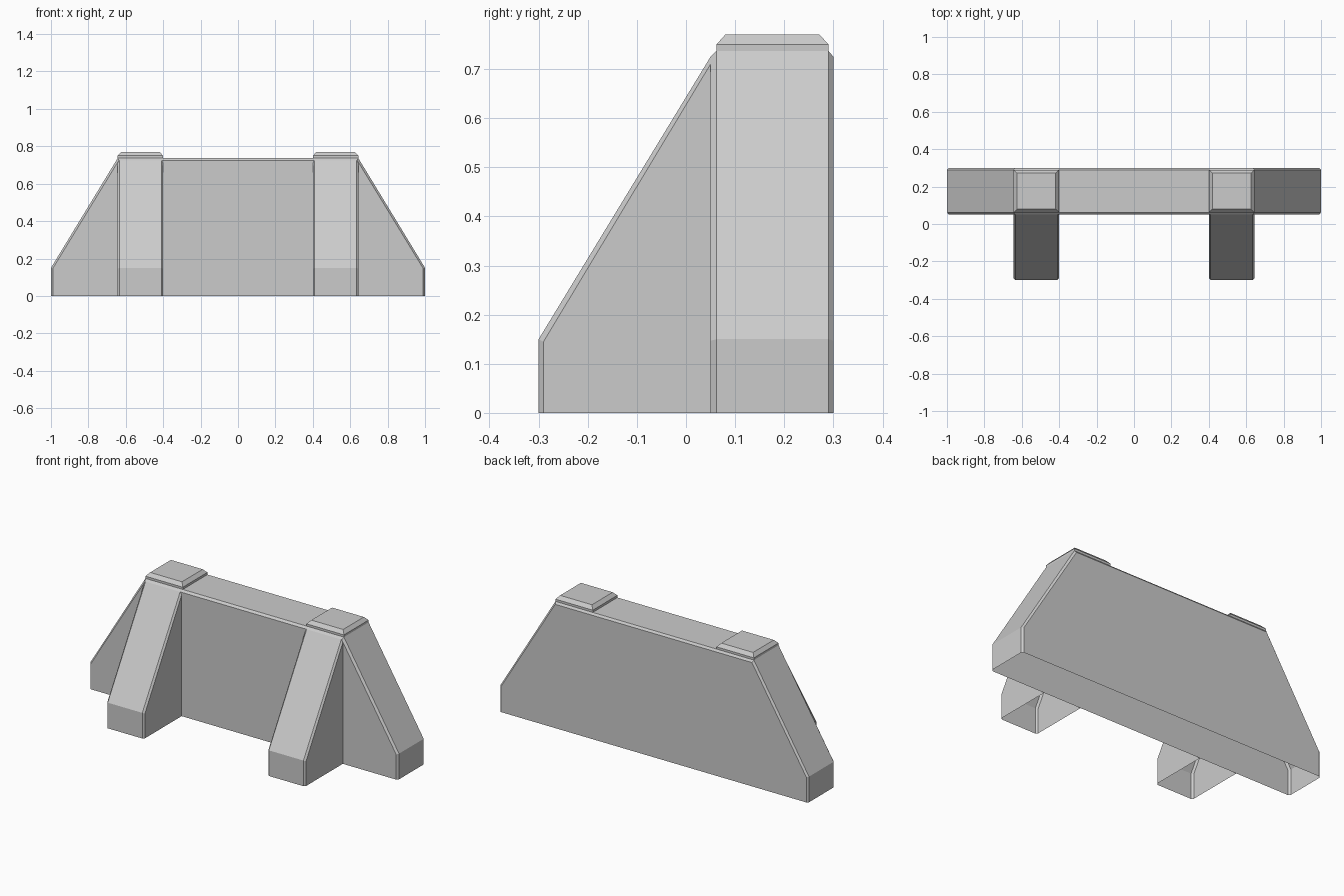
import bpy
import bmesh

cube = bpy.data.objects.get("Cube")
if cube:
    bpy.data.objects.remove(cube, do_unlink=True)

GREY = (0.6, 0.6, 0.6, 1.0)
mat = bpy.data.materials.new("concrete grey")
mat.use_nodes = True
mat.diffuse_color = GREY
mat.node_tree.nodes["Principled BSDF"].inputs["Base Color"].default_value = GREY


def loft(name, rings, segments, start_cap=True):
    """Join matching rings along the given segments and close the ends."""
    bm = bmesh.new()
    rows = [[bm.verts.new(p) for p in ring] for ring in rings]
    count = len(rows[0])
    for a, b in zip(rows, rows[1:]):
        for i in segments:
            j = (i + 1) % count
            bm.faces.new((a[i], a[j], b[j], b[i]))
    if start_cap:
        bm.faces.new(rows[0])
    bm.faces.new(rows[-1])
    bmesh.ops.recalc_face_normals(bm, faces=bm.faces)
    mesh = bpy.data.meshes.new(name)
    bm.to_mesh(mesh)
    bm.free()
    mesh.materials.append(mat)
    obj = bpy.data.objects.new(name, mesh)
    bpy.context.collection.objects.link(obj)
    return obj


# Wall: sloped-end slab with chamfered front and back rims, open underneath
def wall_ring(y, end, knee, shoulder, top):
    half = [(end, 0), (end, knee), (shoulder, top)]
    outline = [(-x, z) for x, z in half] + half[::-1]
    return [(x, y, z) for x, z in outline]


outer = (1.0, 0.15, 0.643, 0.737)
inner = (0.99, 0.147, 0.637, 0.725)
loft("wall", [wall_ring(0.05, *inner), wall_ring(0.062, *outer),
              wall_ring(0.29, *outer), wall_ring(0.30, *inner)], range(5))


# Buttress: sloped brace, chamfered down both front edges, open underneath
def buttress_ring(x, front, knee, top):
    return [(x, 0.05, 0), (x, front, 0), (x, front, knee), (x, 0.05, top)]


# Cap: low block with a bevelled top
def cap_ring(x, z, inset):
    hx, hy = 0.121 - inset, 0.114 - inset
    return [(x + sx * hx, 0.176 + sy * hy, z)
            for sx, sy in ((-1, -1), (1, -1), (1, 1), (-1, 1))]


for side, s in (("right", -1), ("left", 1)):
    cx = s * 0.522
    loft(side + "_buttress", [
        buttress_ring(cx - 0.122, -0.29, 0.145, 0.71),
        buttress_ring(cx - 0.112, -0.30, 0.15, 0.725),
        buttress_ring(cx + 0.112, -0.30, 0.15, 0.725),
        buttress_ring(cx + 0.122, -0.29, 0.145, 0.71)], (1, 2))
    loft(side + "_cap", [cap_ring(cx, 0.737, 0), cap_ring(cx, 0.75, 0),
                         cap_ring(cx, 0.77, 0.018)], range(4), start_cap=False)
